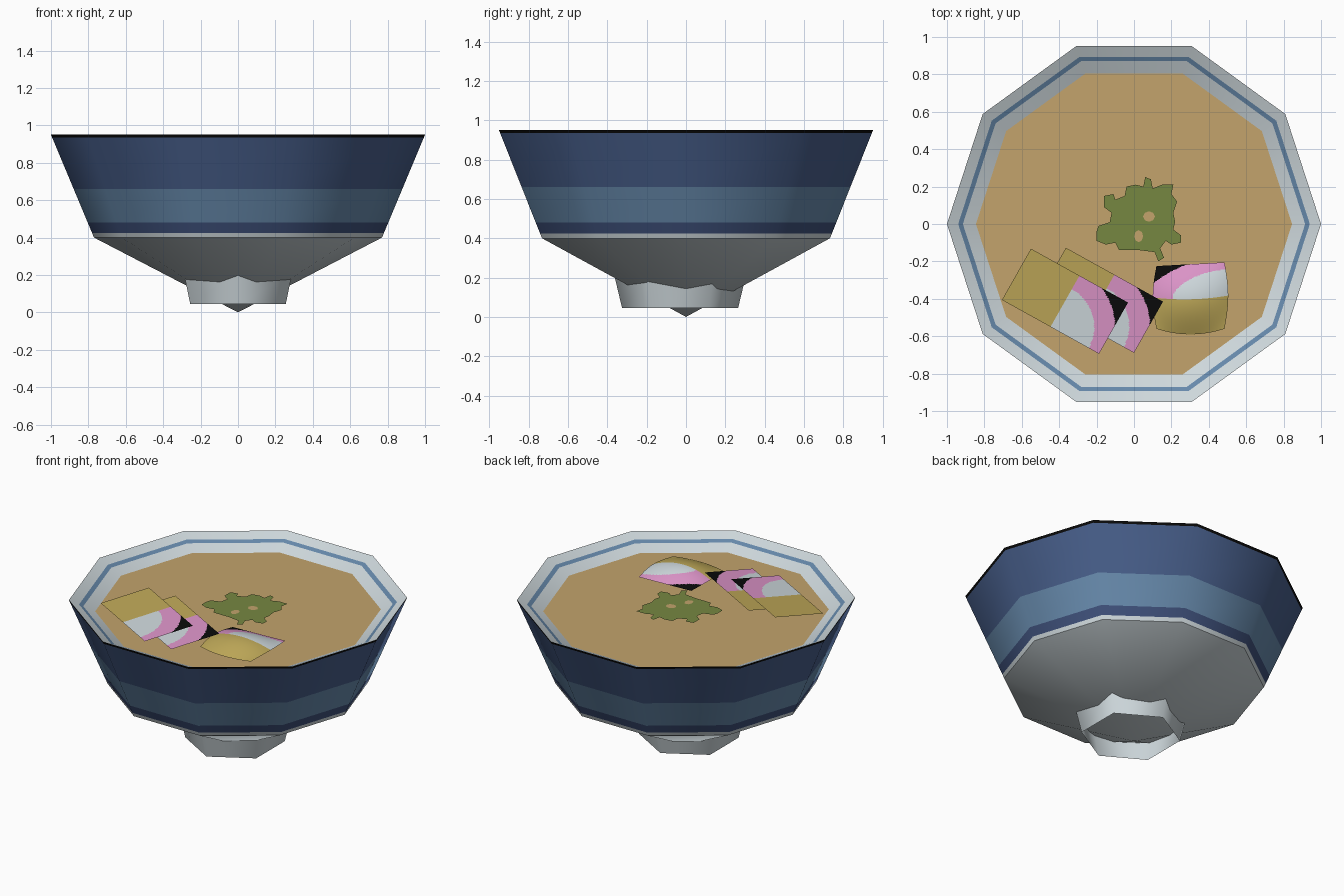
import bpy, bmesh, math

if "Cube" in bpy.data.objects:
    bpy.data.objects.remove(bpy.data.objects["Cube"])


def srgb(r, g, b):
    f = lambda c: (c / 12.92) if c <= 0.04045 else ((c + 0.055) / 1.055) ** 2.4
    return (f(r / 255), f(g / 255), f(b / 255), 1)


def material(name, rgb):
    m = bpy.data.materials.new(name)
    m.diffuse_color = srgb(*rgb)
    m.use_nodes = True
    m.node_tree.nodes["Principled BSDF"].inputs["Base Color"].default_value = m.diffuse_color
    return m


WHITE = material("glaze_white", (206, 216, 220))
BLUE = material("band_blue", (71, 94, 138))
LIGHT = material("band_light_blue", (102, 137, 171))
NAVY = material("band_navy", (62, 80, 122))
BLACK = material("black", (10, 10, 10))
SOUP = material("broth", (195, 164, 108))
GREEN = material("leaf_green", (118, 135, 65))
KHAKI = material("slice_khaki", (190, 168, 88))
PINK = material("slice_pink", (220, 148, 200))


def make(name, verts, faces, mats, idx=None, smooth=None):
    me = bpy.data.meshes.new(name)
    me.from_pydata(verts, [], faces)
    for m in mats:
        me.materials.append(m)
    if idx:
        me.polygons.foreach_set("material_index", idx)
    me.update()
    ob = bpy.data.objects.new(name, me)
    bpy.context.collection.objects.link(ob)
    if smooth:
        bpy.ops.object.select_all(action='DESELECT')
        ob.select_set(True)
        bpy.context.view_layer.objects.active = ob
        bpy.ops.object.shade_smooth_by_angle(angle=math.radians(smooth))
    return ob


def lathe(name, profile, n, mats, bands, start=0.0, cy=0.0, smooth=38):
    """Low-poly turned shell; bands gives one material index per profile step."""
    verts, rings = [], []
    for r, z in profile:
        if r == 0:
            rings.append([len(verts)] * n)
            verts.append((0, cy, z))
        else:
            rings.append(list(range(len(verts), len(verts) + n)))
            for j in range(n):
                a = start + math.tau * j / n
                verts.append((r * math.cos(a), cy + r * math.sin(a), z))
    faces, idx = [], []
    for i, band in enumerate(bands):
        lo, hi = rings[i], rings[i + 1]
        for j in range(n):
            k = (j + 1) % n
            quad = [lo[j], lo[k], hi[k], hi[j]]
            faces.append(list(dict.fromkeys(quad)))
            idx.append(band)
    return make(name, verts, faces, mats, idx, smooth)


# Bowl: ten-sided, cone underside, banded wall, black lip, sloped inner edge
def wall(z):
    return (0.77 + 0.23 * (z - 0.4) / 0.55, z)


def inner(r):
    return (r, 0.95 - 0.075 * (1 - r) / 0.155)


profile = [(0, 0)] + [wall(z) for z in (0.4, 0.425, 0.48, 0.66, 0.935, 0.95)]
profile += [inner(r) for r in (0.94, 0.915, 0.835)]
lathe("bowl", profile, 10, [WHITE, NAVY, LIGHT, BLUE, BLACK],
      [0, 0, 1, 2, 3, 4, 0, 2, 0])

# Foot: open six-sided flared ring
lathe("foot", [(0.295, 0.045), (0.332, 0.2)], 6, [WHITE], [0],
      start=math.pi / 2, cy=-0.03, smooth=65)

# Broth surface
SZ = 0.875
make("broth", [(0.846 * math.cos(math.tau * j / 10), 0.846 * math.sin(math.tau * j / 10), SZ)
               for j in range(10)], [list(range(10))], [SOUP])


# Fishcake slices: khaki half, then white core, pink arc and black corner
def slice_sheet(name, place, ns=96, nt=52):
    verts = [place(i / ns, j / nt) for i in range(ns + 1) for j in range(nt + 1)]
    faces, idx = [], []
    for i in range(ns):
        for j in range(nt):
            a = i * (nt + 1) + j
            faces.append([a, a + nt + 1, a + nt + 2, a + 1])
            s, t = (i + 0.5) / ns, (j + 0.5) / nt
            r = math.hypot((s - 0.5) * 0.59, t * 0.315)
            idx.append(0 if s < 0.5 else 1 if r < 0.232 else 2 if r < 0.342 else 3)
    return make(name, verts, faces, [KHAKI, WHITE, PINK, BLACK], idx, 40)


def flat_slice(x, y, z):
    return lambda s, t: (x + 0.519 * s + 0.155 * t, y - 0.288 * s + 0.274 * t, z + 0.038 * t)


def arched_slice(s, t):
    bow, mid = 4 * t * (1 - t), math.sin(math.pi * s)
    half = 0.182 + 0.02 * mid
    x = 0.302 + half * (1 - 2 * t)
    y = -0.56 + 0.355 * s - 0.03 * (1 - s) * bow
    y -= 0.02 * t * s
    return (x, y, 0.884 + mid * (0.012 + 0.043 * bow))


slice_sheet("fishcake_slice_left", flat_slice(-0.706, -0.406, 0.888))
slice_sheet("fishcake_slice_middle", flat_slice(-0.519, -0.401, 0.884))
slice_sheet("fishcake_slice_right", arched_slice)

# Leafy greens: ragged flat patch (hundredths of a unit) with two gaps
leaf = [(-20, -4), (-19, -1), (-13, 1), (-12, 6), (-16, 9), (-16, 15), (-11, 16), (-10, 13),
        (-5, 15), (-4, 20), (1, 21), (5, 20), (6, 25), (9, 24), (10, 19), (15, 21), (21, 21),
        (20, 16), (23, 12), (21, 6), (22, 1), (21, -3), (25, -6), (25, -10), (20, -11),
        (17, -9), (14, -13), (16, -18), (13, -20), (11, -15), (3, -14), (-8, -14),
        (-10, -10), (-15, -11), (-20, -9)]
make("greens", [(x / 100, y / 100, 0.893) for x, y in reversed(leaf)],
     [list(range(len(leaf)))], [GREEN])
for k, (cx, cy, rx, ry) in enumerate([(0.08, 0.04, 0.032, 0.028), (0.025, -0.065, 0.024, 0.032)]):
    make(f"greens_gap_{k + 1}", [(cx + rx * math.cos(math.tau * j / 8),
                                  cy + ry * math.sin(math.tau * j / 8), 0.896)
                                 for j in range(8)], [list(range(8))], [SOUP])
